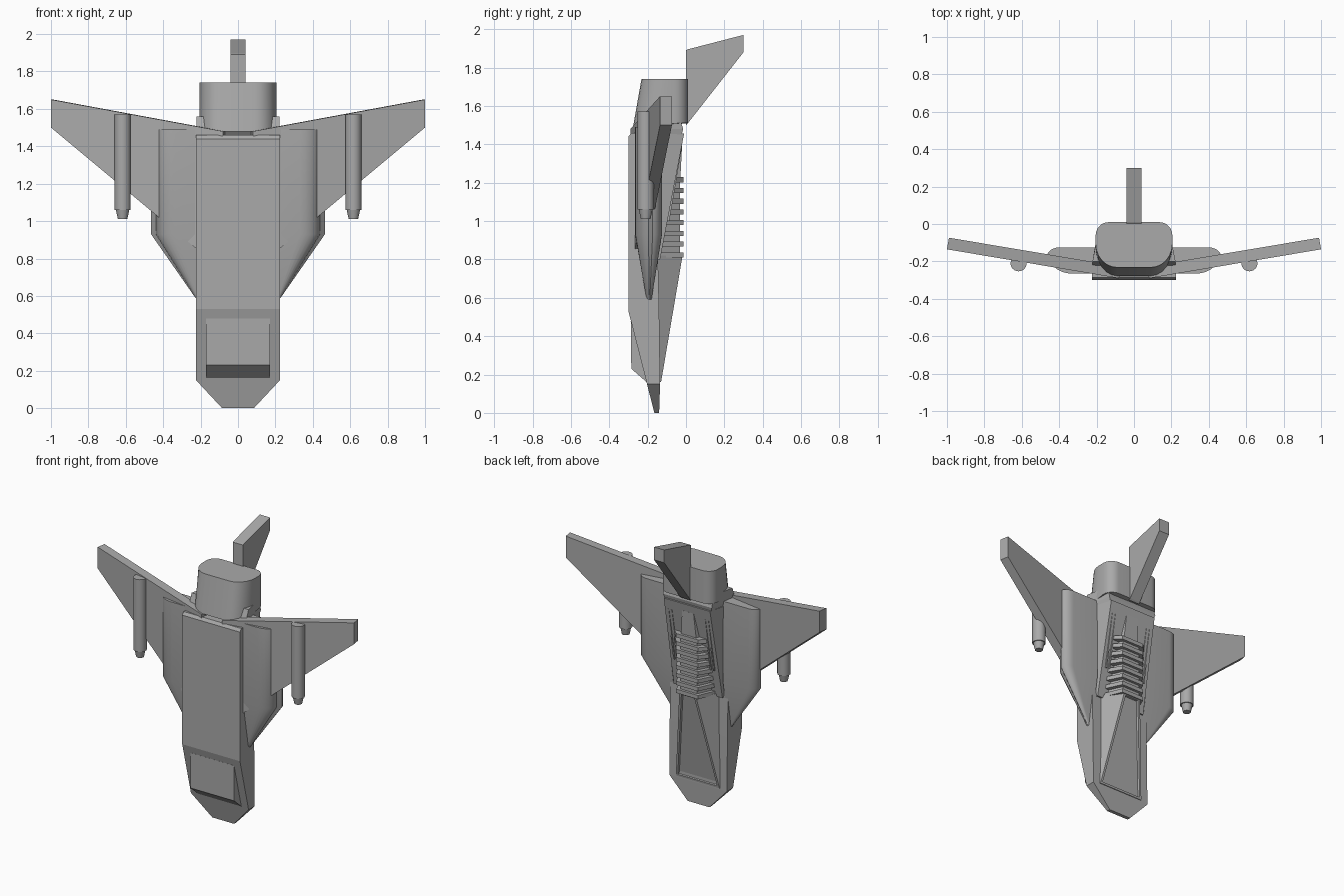
import bpy, bmesh, math

cube = bpy.data.objects.get("Cube")
if cube:
    bpy.data.objects.remove(cube, do_unlink=True)

grey = bpy.data.materials.new("hull grey")
grey.use_nodes = True
COLOR = (0.4, 0.4, 0.4, 1)
grey.diffuse_color = COLOR
grey.node_tree.nodes["Principled BSDF"].inputs["Base Color"].default_value = COLOR


def finish(name, bm, smooth=False):
    bmesh.ops.recalc_face_normals(bm, faces=bm.faces)
    mesh = bpy.data.meshes.new(name)
    bm.to_mesh(mesh)
    bm.free()
    mesh.materials.append(grey)
    obj = bpy.data.objects.new(name, mesh)
    bpy.context.collection.objects.link(obj)
    if smooth:
        bpy.ops.object.select_all(action="DESELECT")
        obj.select_set(True)
        bpy.context.view_layer.objects.active = obj
        bpy.ops.object.shade_smooth_by_angle(angle=math.radians(35))
    return obj


def loft(name, rings, smooth=False):
    """Skin a list of equal-length closed rings and cap both ends."""
    bm = bmesh.new()
    rows = [[bm.verts.new(p) for p in ring] for ring in rings]
    n = len(rows[0])
    for a, b in zip(rows, rows[1:]):
        for i in range(n):
            j = (i + 1) % n
            bm.faces.new((a[i], a[j], b[j], b[i]))
    bm.faces.new(rows[0])
    bm.faces.new(rows[-1])
    return finish(name, bm, smooth)


def slab(name, profile, half):
    """Extrude a (y, z) profile across x."""
    return loft(name, [[(x, y, z) for y, z in profile] for x in (-half, half)])


def ridge(name, stations):
    """Trapezoid sections: (z, base y, base half width, back y, back half width)."""
    return loft(name, [[(-b, y0, z), (b, y0, z), (t, y1, z), (-t, y1, z)]
                       for z, y0, b, y1, t in stations])


def arc(cx, cy, rx, ry, start, end, steps=6):
    return [(cx + rx * math.cos(math.radians(start + (end - start) * i / steps)),
             cy + ry * math.sin(math.radians(start + (end - start) * i / steps)))
            for i in range(steps + 1)]


# Main hull with a chamfered nose
def hull_ring(z, half, front, back):
    return [(-half, front, z), (half, front, z), (half, back, z), (-half, back, z)]


loft("main_hull", [hull_ring(0, 0.085, -0.165, -0.14), hull_ring(0.15, 0.225, -0.203, -0.135),
                   hull_ring(0.53, 0.225, -0.30, -0.14), hull_ring(1.44, 0.225, -0.30, -0.16),
                   hull_ring(1.46, 0.225, -0.285, -0.16)])
slab("chin_wedge", [(-0.18, 0.16), (-0.205, 0.16), (-0.285, 0.23), (-0.288, 0.48), (-0.2, 0.48)], 0.17)

# Sloping rear deck, collar and neck behind the hull
ridge("rear_deck", [(0.80, -0.2, 0.2, -0.135, 0.19), (1.455, -0.2, 0.222, -0.01, 0.18)])
ridge("deck_collar", [(1.44, -0.2, 0.215, -0.025, 0.18), (1.48, -0.23, 0.222, -0.015, 0.19),
                      (1.56, -0.20, 0.222, -0.04, 0.19)])

# Canopy fairing with a recessed window
canopy = ridge("canopy_fairing", [(0.16, -0.17, 0.19, -0.13, 0.17), (0.82, -0.17, 0.17, -0.018, 0.065)])
bm = bmesh.new()
bm.from_mesh(canopy.data)
bm.faces.ensure_lookup_table()
back = max(bm.faces, key=lambda f: f.normal.y)
bmesh.ops.inset_region(bm, faces=[back], thickness=0.022)
bmesh.ops.inset_region(bm, faces=[back], thickness=0.006, depth=-0.012)
bm.to_mesh(canopy.data)
bm.free()

# Ribbed spine
ridge("spine_core", [(0.81, -0.17, 0.13, -0.03, 0.065), (1.22, -0.13, 0.12, -0.03, 0.065)])
ridge("spine_tail", [(1.21, -0.10, 0.085, -0.03, 0.06), (1.40, -0.06, 0.06, -0.02, 0.045)])
for i in range(8):
    z = 0.81 + i * 0.056
    base = -0.14 + i * 0.011
    ridge(f"spine_rib_{i + 1}", [(z, base, 0.14, -0.012, 0.085), (z + 0.027, base, 0.14, -0.012, 0.085)])

# Engine block: rounded section that flares forward at its lower end
def engine_ring(front, z, front_z):
    ry = (0.01 - front) * 0.52
    ring = (arc(0.135, -0.06, 0.07, 0.07, 0, 90) + arc(-0.135, -0.06, 0.07, 0.07, 90, 180)
            + arc(-0.09, front + ry, 0.115, ry, 180, 270) + arc(0.09, front + ry, 0.115, ry, 270, 360))
    return [(x, y, z + (front_z - z) * max(0, (-0.05 - y) / (-0.05 - front))) for x, y in ring]


loft("engine_block", [engine_ring(-0.278, 1.51, 1.48), engine_ring(-0.232, 1.74, 1.74)], True)
slab("tail_fin", [(0.0, 1.50), (0.01, 1.51), (0.30, 1.88), (0.30, 1.97), (0.01, 1.895), (0.0, 1.89)], 0.04)


def wing_ring(offset, s):
    outline = [(0.08, 1.48), (1.0, 1.65), (1.0, 1.5), (0.225, 0.855), (0.08, 0.855)]
    return [(s * (x - offset * 0.17), -0.29 + 0.168 * (x - 0.08) + offset, z) for x, z in outline]


def pod_ring(outer, front, back, z, s):
    """Side pod section with a rounded outer edge."""
    w, h = outer - 0.2, back - front
    ring = [(0.2, front), (0.2, back)] + arc(outer - 0.25 * w, back - 0.35 * h, 0.25 * w, 0.35 * h, 90, 0)
    ring += arc(outer - 0.5 * w, front + 0.5 * h, 0.4 * w, 0.5 * h, 0, -90)
    return [(s * x, y, z) for x, y in ring]


def disc(cx, cy, r, z):
    return [(x, y, z) for x, y in arc(cx, cy, r, r, 0, 345, 23)]


for s, side in ((1, "left"), (-1, "right")):
    loft(f"{side}_wing", [wing_ring(0, s), wing_ring(0.062, s)])
    loft(f"{side}_side_pod", [pod_ring(0.228, -0.205, -0.18, 0.59, s),
                              pod_ring(0.465, -0.265, -0.125, 0.93, s),
                              pod_ring(0.465, -0.265, -0.125, 1.49, s)], True)
    # Underwing cannon with a stepped muzzle
    cx = s * 0.617
    loft(f"{side}_cannon", [disc(cx, -0.21, 0.043, 1.06), disc(cx, -0.21, 0.043, 1.57)], True)
    loft(f"{side}_cannon_muzzle", [disc(cx, -0.21, 0.025, 1.01), disc(cx, -0.21, 0.036, 1.06)], True)
    # Narrow raised strips along the deck edges
    for k, x in enumerate((0.125, 0.15)):
        loft(f"{side}_deck_strip_{k + 1}",
             [[(s * (x + dx), y + dy, z) for dx, dy in ((0, 0), (0.01, 0), (0.01, 0.018), (0, 0.018))]
              for y, z in ((-0.105, 1.0), (-0.04, 1.38))])
